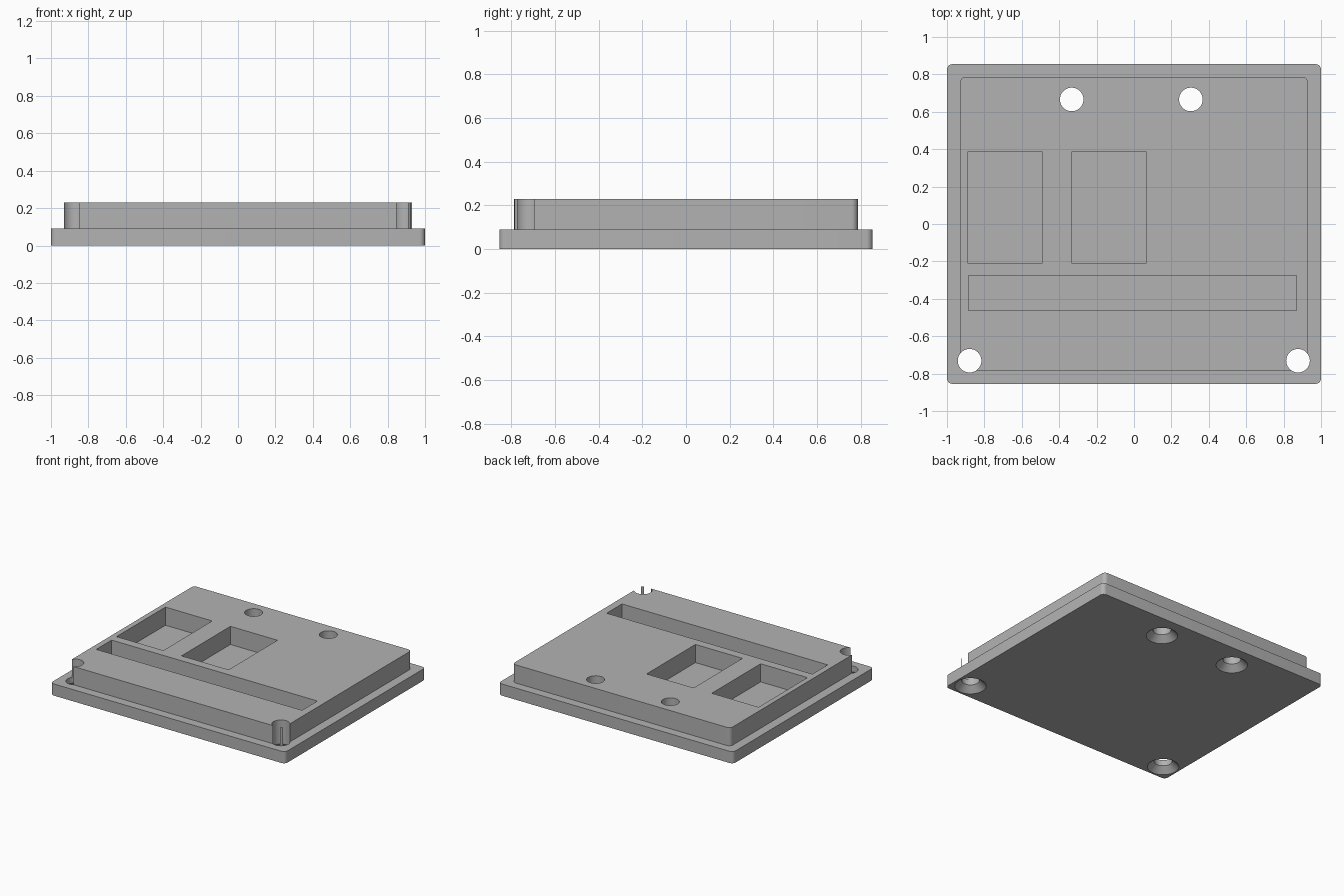
import bpy, bmesh, math

if "Cube" in bpy.data.objects:
    bpy.data.objects.remove(bpy.data.objects["Cube"], do_unlink=True)

BASE_TOP, TOP = 0.09, 0.23
HOLE_R, SINK_R, SINK_DEPTH = 0.063, 0.11, 0.045

grey = bpy.data.materials.new("plain grey")
grey.use_nodes = True
grey.diffuse_color = (0.45, 0.45, 0.45, 1)
grey.node_tree.nodes["Principled BSDF"].inputs["Base Color"].default_value = grey.diffuse_color


def finish(name, bm):
    bmesh.ops.recalc_face_normals(bm, faces=bm.faces)
    mesh = bpy.data.meshes.new(name)
    bm.to_mesh(mesh)
    bm.free()
    mesh.materials.append(grey)
    obj = bpy.data.objects.new(name, mesh)
    bpy.context.collection.objects.link(obj)
    return obj


def block(name, x0, x1, y0, y1, z0, z1, radius=0):
    """Box with optionally rounded vertical edges."""
    bm = bmesh.new()
    bmesh.ops.create_cube(bm, size=1)
    for v in bm.verts:
        v.co.x = x1 if v.co.x > 0 else x0
        v.co.y = y1 if v.co.y > 0 else y0
        v.co.z = z1 if v.co.z > 0 else z0
    if radius:
        upright = [e for e in bm.edges
                   if abs(e.verts[0].co.z - e.verts[1].co.z) > 0.01]
        bmesh.ops.bevel(bm, geom=upright, offset=radius, segments=8,
                        profile=0.5, affect='EDGES')
    return finish(name, bm)


def lathe(name, x, y, profile, steps=48):
    """Closed solid of stacked rings (radius, height)."""
    bm = bmesh.new()
    rings = [[bm.verts.new((x + r * math.cos(math.tau * i / steps),
                            y + r * math.sin(math.tau * i / steps), z))
              for i in range(steps)] for r, z in profile]
    for low, high in zip(rings, rings[1:]):
        for i in range(steps):
            j = (i + 1) % steps
            bm.faces.new((low[i], low[j], high[j], high[i]))
    bm.faces.new(rings[0][::-1])
    bm.faces.new(rings[-1])
    return finish(name, bm)


def combine(target, tool, operation):
    """Apply a boolean and remove the tool."""
    mod = target.modifiers.new(operation.lower(), 'BOOLEAN')
    mod.operation, mod.object, mod.solver = operation, tool, 'EXACT'
    bpy.context.view_layer.objects.active = target
    bpy.ops.object.modifier_apply(modifier=mod.name)
    bpy.data.objects.remove(tool, do_unlink=True)


# Flanged base with raised plate
cover = block("cover_plate", -1, 1, -0.855, 0.855, 0, BASE_TOP, 0.03)
combine(cover, block("raised_plate", -0.929, 0.929, -0.787, 0.787, 0.05, TOP, 0.03), 'UNION')

# Two pockets and the long slot, down to the flange level
for x0, x1, y0, y1 in ((-0.889, -0.49, -0.209, 0.386),
                       (-0.335, 0.066, -0.209, 0.386),
                       (-0.884, 0.87, -0.463, -0.276)):
    combine(cover, block("pocket_cutter", x0, x1, y0, y1, BASE_TOP, TOP + 0.1), 'DIFFERENCE')

# Screw holes, countersunk from below
slope = (SINK_R - HOLE_R) / SINK_DEPTH
sink = [(SINK_R + 0.01 * slope, -0.01), (HOLE_R, SINK_DEPTH), (HOLE_R, TOP + 0.1)]
for x, y in ((-0.333, 0.666), (0.304, 0.666), (-0.879, -0.731), (0.877, -0.731)):
    combine(cover, lathe("screw_hole_cutter", x, y, sink), 'DIFFERENCE')

# Smooth rounded corners and bores, keep the edges sharp
bpy.ops.object.select_all(action='DESELECT')
cover.select_set(True)
bpy.context.view_layer.objects.active = cover
bpy.ops.object.shade_smooth_by_angle(angle=math.radians(30))
